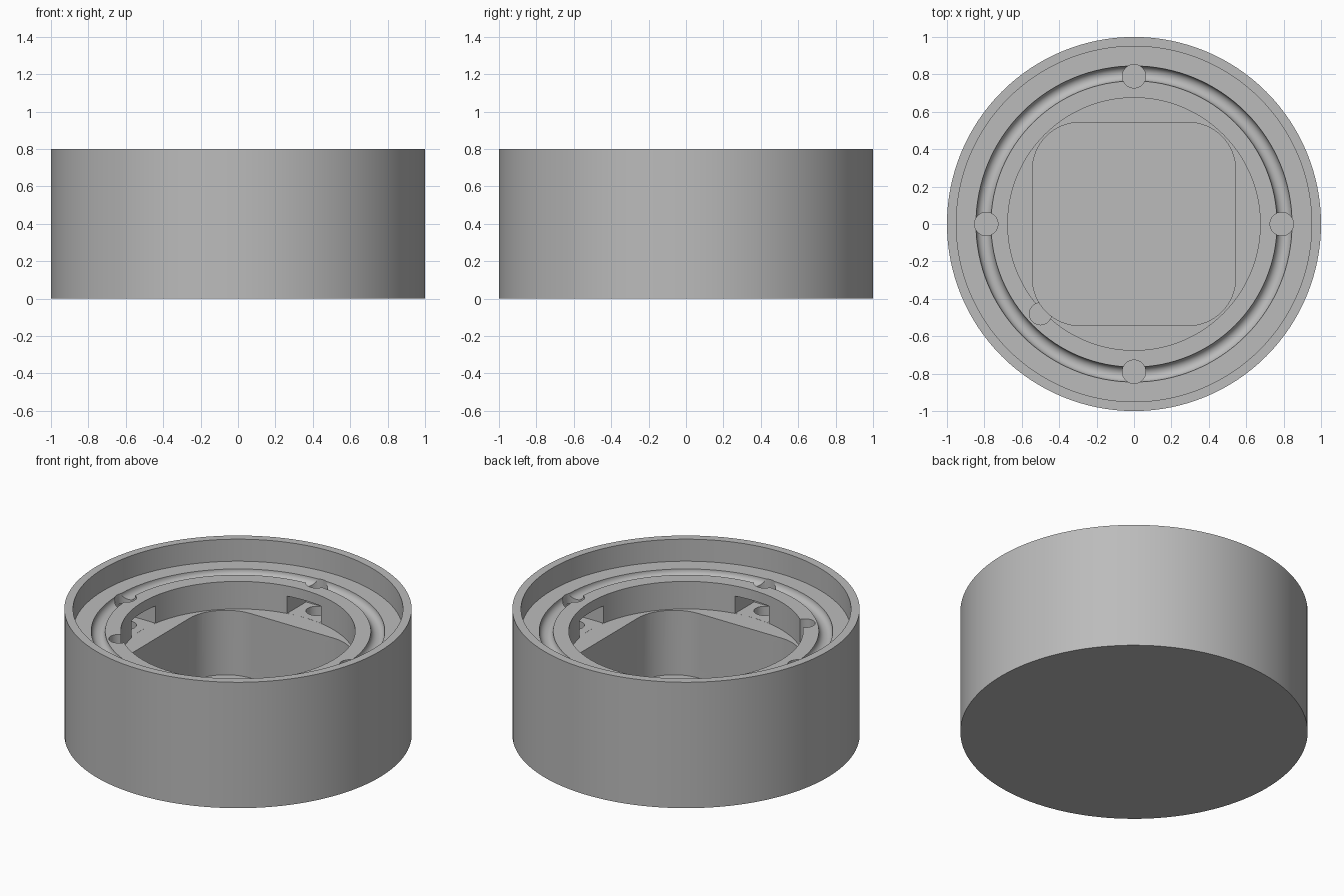
import bpy, bmesh, math
from mathutils import Matrix

if "Cube" in bpy.data.objects:
    bpy.data.objects.remove(bpy.data.objects["Cube"])

grey = bpy.data.materials.new("plain grey")
grey.use_nodes = True
colour = (0.5, 0.5, 0.5, 1)
grey.diffuse_color = colour
grey.node_tree.nodes["Principled BSDF"].inputs["Base Color"].default_value = colour

LEDGE, SHELF, FLOOR = 0.66, 0.485, 0.075


def finish(bm, name):
    bmesh.ops.recalc_face_normals(bm, faces=bm.faces)
    mesh = bpy.data.meshes.new(name)
    bm.to_mesh(mesh)
    bm.free()
    mesh.materials.append(grey)
    ob = bpy.data.objects.new(name, mesh)
    bpy.context.collection.objects.link(ob)
    return ob


def lathe(profile, name, steps=128):
    bm = bmesh.new()
    verts = [bm.verts.new((r, 0, z)) for r, z in profile]
    edges = [bm.edges.new(pair) for pair in zip(verts, verts[1:])]
    bmesh.ops.spin(bm, geom=verts + edges, axis=(0, 0, 1), cent=(0, 0, 0),
                   angle=math.tau, steps=steps, use_merge=True)
    bmesh.ops.remove_doubles(bm, verts=bm.verts, dist=1e-5)
    return finish(bm, name)


def box(x0, x1, y0, y1, z0, z1, name, turn=0, corner=0):
    bm = bmesh.new()
    place = (Matrix.Rotation(turn, 4, "Z")
             @ Matrix.Translation(((x0 + x1) / 2, (y0 + y1) / 2, (z0 + z1) / 2))
             @ Matrix.Diagonal((x1 - x0, y1 - y0, z1 - z0, 1)))
    bmesh.ops.create_cube(bm, size=1, matrix=place)
    if corner:
        upright = [e for e in bm.edges
                   if abs(e.verts[0].co.z - e.verts[1].co.z) > 0.01]
        bmesh.ops.bevel(bm, geom=upright, offset=corner, segments=16,
                        profile=0.5, affect="EDGES")
    return finish(bm, name)


def drill(x, y, radius, bottom, name):
    bm = bmesh.new()
    top = LEDGE + 0.05
    bmesh.ops.create_cone(bm, cap_ends=True, segments=32, radius1=radius, radius2=radius,
                          depth=top - bottom,
                          matrix=Matrix.Translation((x, y, (top + bottom) / 2)))
    return finish(bm, name)


# Turned body: outer wall, rim, ledge, round groove and inner shelf
groove = []
for i in range(17):
    a = math.pi * i / 16
    groove.append((0.805 + 0.04 * math.cos(a), LEDGE - 0.04 * math.sin(a)))
body = lathe([(0, 0), (1, 0), (1, 0.8), (0.95, 0.8), (0.95, LEDGE)] + groove
             + [(0.675, LEDGE), (0.675, SHELF), (0, SHELF)], "round_housing")

# Rounded square pocket
cutters = [box(-0.543, 0.543, -0.543, 0.543, FLOOR, 0.6, "pocket_cutter", corner=0.253)]

# Four side windows, each with a hole dropping through it from the groove
for i in range(4):
    turn = i * math.pi / 2
    cutters.append(box(0.6, 0.855, -0.12, 0.12, SHELF + 0.0005, 0.595, "window_cutter", turn))
    cutters.append(drill(0.79 * math.cos(turn), 0.79 * math.sin(turn),
                         0.0625, 0.42, "groove_hole_cutter"))

# Single hole on the inner edge
cutters.append(drill(-0.5, -0.48, 0.059, 0.44, "edge_hole_cutter"))

bpy.context.view_layer.objects.active = body
for cutter in cutters:
    cutter.hide_render = True
    mod = body.modifiers.new("cut", "BOOLEAN")
    mod.operation = "DIFFERENCE"
    mod.solver = "EXACT"
    mod.object = cutter
    bpy.ops.object.modifier_apply(modifier=mod.name)
    bpy.data.objects.remove(cutter)

bpy.ops.object.select_all(action="DESELECT")
body.select_set(True)
bpy.ops.object.shade_smooth_by_angle(angle=math.radians(30))
